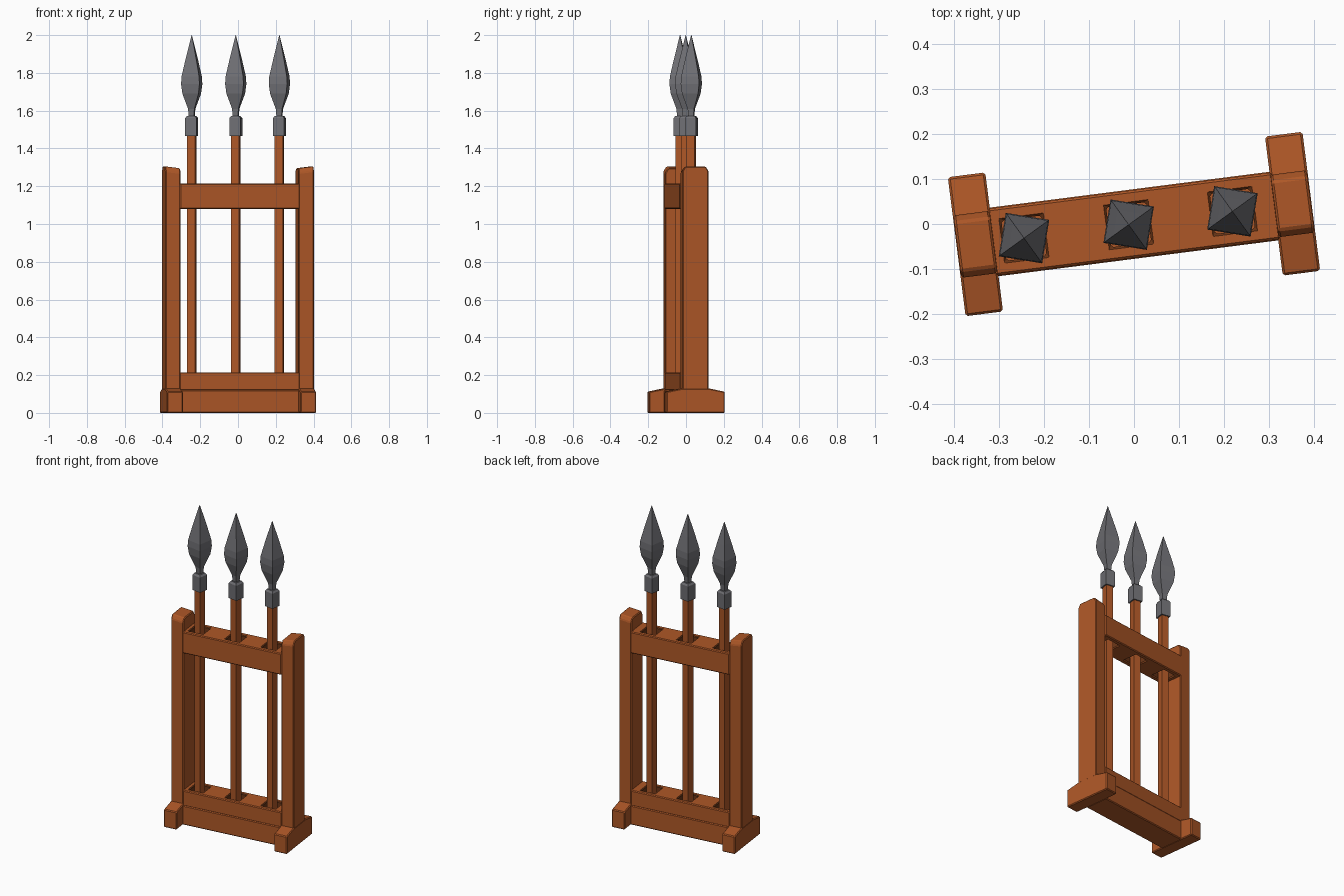
import bpy
import bmesh
from math import radians
from mathutils import Matrix

TURN = Matrix.Rotation(radians(7.3), 4, 'Z')
SPEAR_X = (-0.247, -0.012, 0.221)
HOLE = 0.045

cube = bpy.data.objects.get("Cube")
if cube:
    bpy.data.objects.remove(cube, do_unlink=True)


def material(name, rgb):
    m = bpy.data.materials.new(name)
    m.use_nodes = True
    m.diffuse_color = (*rgb, 1)
    m.node_tree.nodes["Principled BSDF"].inputs["Base Color"].default_value = (*rgb, 1)
    return m


WOOD = material("orange_wood", (0.42, 0.095, 0.02))
DARK = material("dark_wood", (0.14, 0.035, 0.008))
STEEL = material("grey_steel", (0.16, 0.16, 0.175))


def finish(name, bm, mats, matrix, bevel=0.0):
    bmesh.ops.recalc_face_normals(bm, faces=bm.faces)
    mesh = bpy.data.meshes.new(name)
    bm.to_mesh(mesh)
    bm.free()
    for m in mats:
        mesh.materials.append(m)
    ob = bpy.data.objects.new(name, mesh)
    ob.matrix_world = matrix
    bpy.context.collection.objects.link(ob)
    if bevel:
        mod = ob.modifiers.new("worn_edges", 'BEVEL')
        mod.width = bevel
        mod.segments = 1
    return ob


def extrude(bm, faces, vec):
    out = bmesh.ops.extrude_face_region(bm, geom=faces)
    bmesh.ops.translate(bm, vec=vec, verts=[g for g in out["geom"] if isinstance(g, bmesh.types.BMVert)])


def side_prism(name, profile, x, width):
    """Extrude a half (y, z) outline, mirrored in y, across the width in x."""
    bm = bmesh.new()
    outline = profile + [(-y, z) for y, z in reversed(profile)]
    face = bm.faces.new([bm.verts.new((x - width / 2, y, z)) for y, z in outline])
    extrude(bm, [face], (width, 0, 0))
    return finish(name, bm, [WOOD], TURN, 0.005)


def rail(name, half_len, half_depth, z0, z1, holes):
    """Beam along x with square openings for the shafts."""
    bm = bmesh.new()
    xs, ys = [-half_len], [-half_depth, half_depth]
    if holes:
        for x in SPEAR_X:
            xs += [x - HOLE, x + HOLE]
        ys = [-half_depth, -HOLE, HOLE, half_depth]
    xs.append(half_len)
    grid = [[bm.verts.new((x, y, z0)) for y in ys] for x in xs]
    for i in range(len(xs) - 1):
        for j in range(len(ys) - 1):
            if i % 2 == 0 or j != 1:
                bm.faces.new((grid[i][j], grid[i + 1][j], grid[i + 1][j + 1], grid[i][j + 1]))
    extrude(bm, bm.faces[:], (0, 0, z1 - z0))
    bm.normal_update()
    # Opening walls are darker than the outside
    for f in bm.faces:
        c = f.calc_center_median()
        if abs(f.normal.z) < 0.5 and abs(c.y) < half_depth - 0.01 and abs(c.x) < half_len - 0.01:
            f.material_index = 1
    return finish(name, bm, [WOOD, DARK], TURN, 0.005)


def square_column(name, rings, mat, matrix):
    """Stack of squares given as (z, half side)."""
    bm = bmesh.new()
    corners = ((-1, -1), (1, -1), (1, 1), (-1, 1))
    loops = [[bm.verts.new((a * h, b * h, z)) for a, b in corners] for z, h in rings]
    for lo, hi in zip(loops, loops[1:]):
        for k in range(4):
            n = (k + 1) % 4
            bm.faces.new((lo[k], lo[n], hi[n], hi[k]))
    bm.faces.new(loops[0])
    bm.faces.new(loops[-1])
    return finish(name, bm, [mat], matrix)


# Feet and posts
for side, x in (("right", -0.356), ("left", 0.356)):
    side_prism(side + "_foot", [(0.156, 0), (0.156, 0.112), (0.07, 0.13)], x, 0.084)
    post = side_prism(side + "_post", [(0.07, 0.1), (0.07, 1.27), (0.055, 1.295)], x, 0.081)
    # Post tops rise slightly towards the outside
    for v in post.data.vertices:
        if v.co.z > 1 and abs(v.co.x) > abs(x):
            v.co.z += 0.01

# Rails
rail("base_beam", 0.32, 0.077, 0.0, 0.122, False)
rail("lower_rail", 0.32, 0.073, 0.118, 0.215, True)
rail("upper_rail", 0.32, 0.075, 1.08, 1.215, True)

# Spears
for i, x in enumerate(SPEAR_X, 1):
    place = TURN @ Matrix.Translation((x, 0, 0)) @ Matrix.Rotation(radians(-16.5), 4, 'Z')
    square_column(f"spear_shaft_{i}", [(0.122, 0.022), (1.48, 0.022)], WOOD, place)
    square_column(f"spear_collar_{i}", [(1.465, 0.03), (1.56, 0.03), (1.572, 0.022)], STEEL, place)
    square_column(f"spear_head_{i}", [(1.56, 0.013), (1.61, 0.017), (1.69, 0.043), (1.74, 0.049),
                                      (1.78, 0.047), (1.87, 0.029), (2.0, 0.0008)], STEEL, place)
